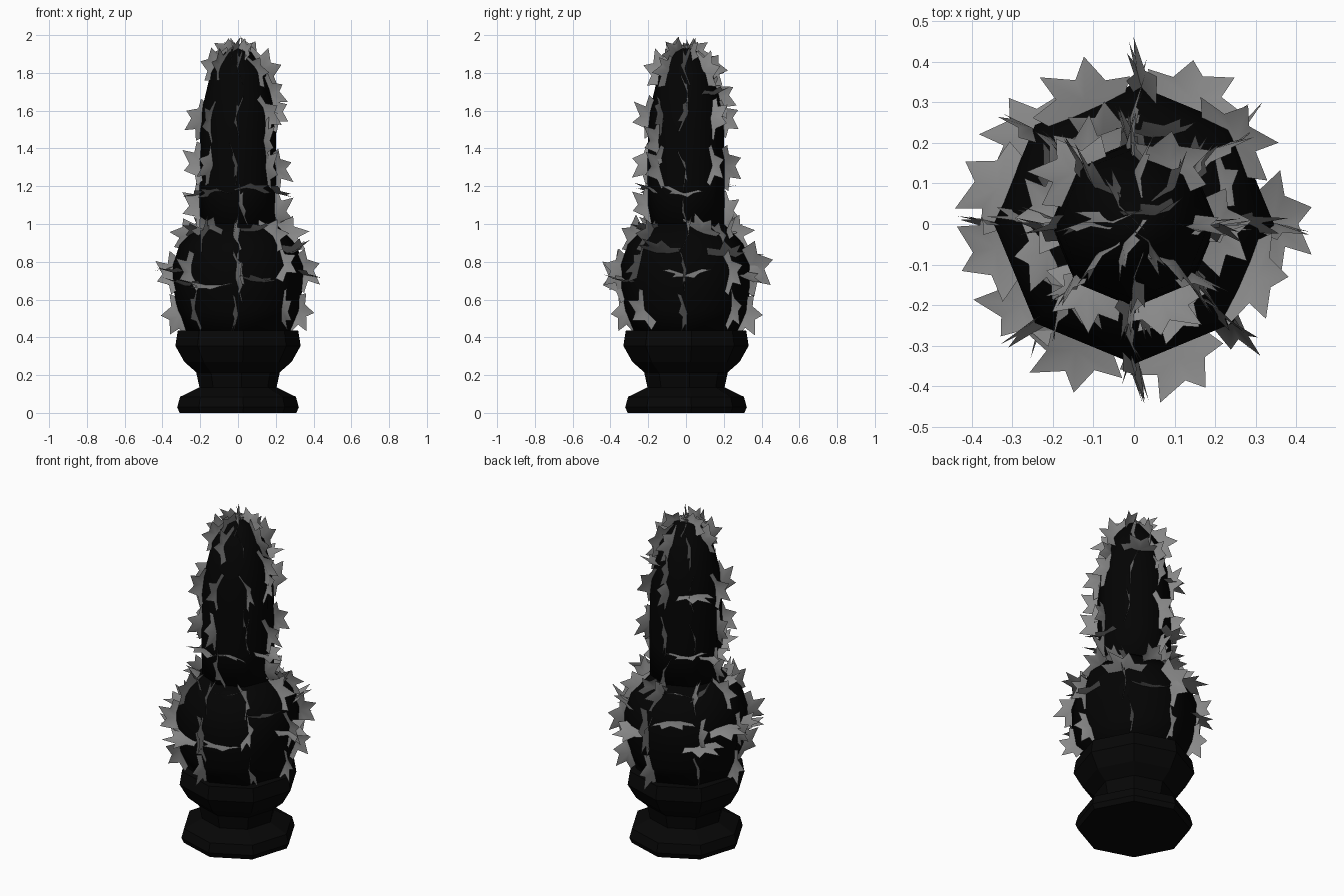
import bpy, bmesh, math, random
from mathutils import Vector, Matrix

if "Cube" in bpy.data.objects:
    bpy.data.objects.remove(bpy.data.objects["Cube"])

random.seed(11)


def material(name, v):
    m = bpy.data.materials.new(name)
    m.diffuse_color = (v, v, v, 1)
    m.use_nodes = True
    m.node_tree.nodes["Principled BSDF"].inputs["Base Color"].default_value = m.diffuse_color
    return m


def finish(bm, name, mat, smooth=False):
    bmesh.ops.recalc_face_normals(bm, faces=bm.faces)
    for f in bm.faces:
        f.smooth = smooth
    me = bpy.data.meshes.new(name)
    bm.to_mesh(me)
    bm.free()
    me.materials.append(mat)
    ob = bpy.data.objects.new(name, me)
    bpy.context.collection.objects.link(ob)
    return ob


def lathe(name, profile, mat, sides=8, turn=0.0, smooth=False):
    bm = bmesh.new()
    rings = []
    for r, z in profile:
        rings.append([bm.verts.new((r * math.cos(turn + math.tau * i / sides),
                                    r * math.sin(turn + math.tau * i / sides), z))
                      for i in range(sides)])
    for a, b in zip(rings, rings[1:]):
        for i in range(sides):
            j = (i + 1) % sides
            bm.faces.new((a[i], a[j], b[j], b[i]))
    bm.faces.new(rings[0][::-1])
    bm.faces.new(rings[-1])
    return finish(bm, name, mat, smooth)


black = material("dark_stone", 0.002)
core = material("dark_foliage", 0.001)
grey = material("leaf_grey", 0.25)

# Octagonal urn
lathe("urn", [(0.31, 0), (0.323, 0.03), (0.308, 0.085), (0.205, 0.135), (0.222, 0.215),
              (0.285, 0.27), (0.333, 0.355), (0.32, 0.435), (0.27, 0.435)],
      black, turn=math.radians(5))

# Dark foliage cores: round ball below, tall column above
BALL = [(0.27, 0.42), (0.32, 0.54), (0.342, 0.66), (0.345, 0.78), (0.31, 0.89), (0.20, 1.0)]
COLUMN = [(0.20, 0.97), (0.205, 1.2), (0.20, 1.5), (0.185, 1.63), (0.145, 1.80), (0.07, 1.91),
          (0.005, 1.935)]
lathe("bush_ball_core", BALL, core, smooth=True)
lathe("bush_column_core", COLUMN, core, smooth=True)


def surface(profile, z):
    """Radius and outward pitch of a core at height z."""
    for (r0, z0), (r1, z1) in zip(profile, profile[1:]):
        if z0 <= z <= z1:
            t = (z - z0) / (z1 - z0)
            return r0 + (r1 - r0) * t, math.atan2(r0 - r1, z1 - z0)
    return profile[-1][0], math.pi / 2


# Jagged leaf card outline with a few broad teeth: (outward, along)
LEAF = [(-0.05, -0.08), (0.01, -0.125), (0.025, -0.065), (0.095, -0.04), (0.06, 0.0),
        (0.095, 0.075), (0.03, 0.06), (0.012, 0.125), (-0.05, 0.08)]


def leaf(bm, profile, az, z, roll=0, size=1.0):
    r, pitch = surface(profile, z)
    flip = random.choice((-1, 1))
    lean = random.choice((-1, 1)) * random.uniform(8, 22)
    m = (Matrix.Rotation(math.radians(az), 4, 'Z') @ Matrix.Translation((r, 0, z))
         @ Matrix.Rotation(-pitch, 4, 'Y') @ Matrix.Rotation(math.radians(roll), 4, 'X')
         @ Matrix.Rotation(math.radians(lean), 4, 'Z'))
    vs = []
    for u, v in LEAF:
        k = size * random.uniform(0.93, 1.07)
        # the card cups sideways toward its ends
        vs.append(bm.verts.new(m @ Vector((u * k, 1.3 * v * v * flip, v * k * flip))))
    c = bm.verts.new(m @ Vector((0.0, -0.008 * flip, 0)))
    for a, b in zip(vs, vs[1:] + vs[:1]):
        bm.faces.new((c, a, b))


# Upright leaf cards in eight columns along the core corners
bm = bmesh.new()
for i in range(8):
    az = i * 45
    for prof, zs in ((BALL, (0.53, 0.76, 0.95)), (COLUMN, (1.08, 1.31, 1.56, 1.83))):
        for z in zs:
            if z == 1.08 and i % 2:
                continue
            leaf(bm, prof, az + random.uniform(-4, 4), z + random.uniform(-0.025, 0.025),
                 random.uniform(-14, 14), random.uniform(0.85, 1.0))
leaf(bm, COLUMN, 0, 1.69, 5, 0.85)
leaf(bm, COLUMN, -45, 1.44)
leaf(bm, COLUMN, 90, 1.67, 5, 0.9)
leaf(bm, BALL, 87, 0.76, 8, 1.2)
leaf(bm, BALL, -91, 0.72, 4, 1.15)
finish(bm, "upright_leaves", grey, True)

# Level leaf cards ringing the ball and the column
bm = bmesh.new()
for az, z in ((-115, 0.67), (-72, 0.70), (-25, 0.86), (0, 0.74), (40, 0.84), (65, 0.72),
              (112, 0.84), (140, 0.70), (165, 0.78), (190, 0.75), (215, 0.68)):
    leaf(bm, BALL, az, z, 90 + random.uniform(-8, 8), 1.0)
for az in (-130, -65, 20, 75, 110, 150, 200):
    leaf(bm, BALL, az, 0.97, 90 + random.uniform(-35, 35), 0.85)
for az, z in ((-125, 1.17), (-70, 1.19), (-5, 1.17), (125, 1.19), (170, 1.16), (60, 1.69),
              (140, 1.55)):
    leaf(bm, COLUMN, az, z, 90 + random.uniform(-8, 8), 0.9)
finish(bm, "level_leaves", grey, True)

# Crown leaves at the tip
bm = bmesh.new()
for az in (30, 120, 165, 250, 300):
    leaf(bm, COLUMN, az, 1.915, random.uniform(-20, 20), 0.72)
finish(bm, "crown_leaves", grey, True)
